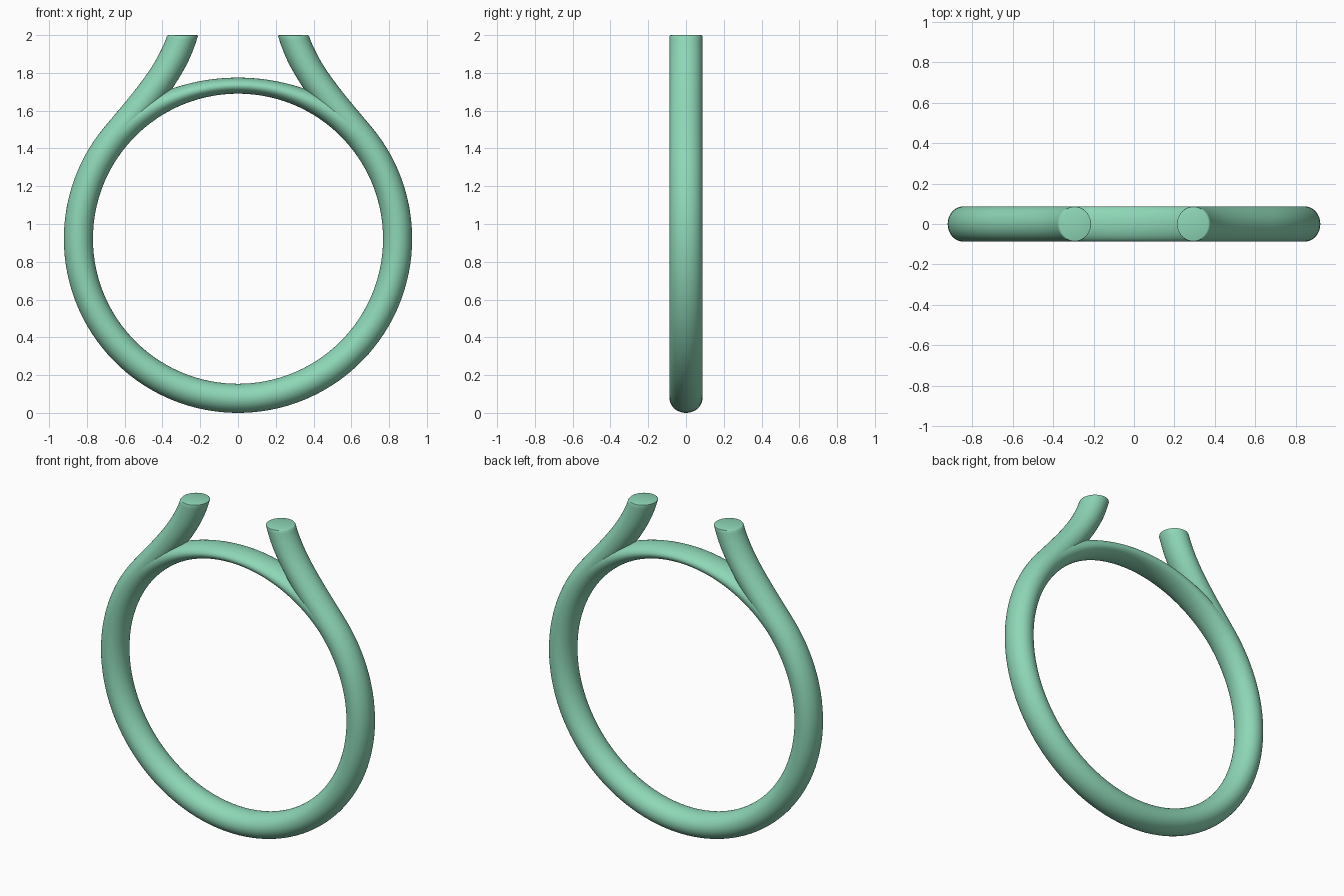
import bpy, bmesh
from math import sin, cos, pi, radians
from mathutils import Vector

if "Cube" in bpy.data.objects:
    bpy.data.objects.remove(bpy.data.objects["Cube"])

R_IN, HALF, HALF_Y = 0.768, 0.077, 0.087   # inner radius, tube half thickness and half depth
CZ = R_IN + 2 * HALF                       # ring centre height
R = R_IN + HALF
SEG = 40
JOIN = 40                                  # angle where the arms leave the ring

mat = bpy.data.materials.new("green")
mat.diffuse_color = (0.27, 0.68, 0.47, 1)
mat.use_nodes = True
mat.node_tree.nodes["Principled BSDF"].inputs["Base Color"].default_value = mat.diffuse_color


def tube(name, sections, cap):
    """Loft ellipses; each section is (centre, in-plane axis, half thickness, half depth)."""
    bm = bmesh.new()
    loops = []
    for c, n, a, b in sections:
        loops.append([bm.verts.new(c + n * a * cos(2 * pi * i / SEG)
                                   + Vector((0, 1, 0)) * b * sin(2 * pi * i / SEG))
                      for i in range(SEG)])
    for p, q in zip(loops, loops[1:]):
        for i in range(SEG):
            j = (i + 1) % SEG
            bm.faces.new((p[i], p[j], q[j], q[i]))
    if cap:
        bm.faces.new(loops[0])
        bm.faces.new(loops[-1])
    bmesh.ops.recalc_face_normals(bm, faces=bm.faces)
    me = bpy.data.meshes.new(name)
    bm.to_mesh(me)
    bm.free()
    me.materials.append(mat)
    ob = bpy.data.objects.new(name, me)
    bpy.context.collection.objects.link(ob)
    bpy.ops.object.select_all(action='DESELECT')
    ob.select_set(True)
    bpy.context.view_layer.objects.active = ob
    bpy.ops.object.shade_smooth_by_angle(angle=radians(35))
    return ob


def radial(deg):
    return Vector((cos(radians(deg)), 0, sin(radians(deg))))


centre = Vector((0, 0, CZ))

# Right arm: bezier leaving the ring tangentially, ending in a level cut at z = 2
p0 = centre + radial(JOIN) * R
p1 = p0 + radial(JOIN + 90) * 0.25
p2 = Vector((0.349, 0, 1.81))
p3 = Vector((0.293, 0, 2.0))
arm = []
N = 24
for k in range(1, N + 1):
    t = k / N
    u = 1 - t
    c = p0 * u**3 + p1 * 3 * u * u * t + p2 * 3 * u * t * t + p3 * t**3
    d = ((p1 - p0) * u * u + (p2 - p1) * 2 * u * t + (p3 - p2) * t * t).normalized()
    n = Vector((d.z, 0, -d.x))
    w = max(0, (t - 0.7) / 0.3)            # turn the section level near the end
    n = n.lerp(Vector((1, 0, 0)), w).normalized()
    arm.append((c, n, HALF + 0.005 * w, HALF_Y))

# Slightly softened end rim
c, n, a, b = arm.pop()
arm += [(c - Vector((-0.002, 0, 0.007)), n, a, b), (c - Vector((0, 0, 0.002)), n, a - 0.002, b - 0.002),
        (c, n, a - 0.007, b - 0.007)]


def mirrored(s):
    c, n, a, b = s
    return (Vector((-c.x, 0, c.z)), Vector((-n.x, 0, n.z)), a, b)


# Ring body with both arms as one sweep (right arm, around the bottom, left arm)
sweep = 180 + 2 * JOIN
M = 96
body = []
for k in range(M + 1):
    n = radial(JOIN - sweep * k / M)
    body.append((centre + n * R, n, HALF, HALF_Y))
tube("ring_with_arms", arm[::-1] + body + [mirrored(s) for s in arm], True)

# Thin bridge closing the top of the ring, thickening into the body at its ends
bridge = []
for k in range(49):
    deg = JOIN + (180 - 2 * JOIN) * k / 48
    t = abs(90 - deg) / (90 - JOIN)
    h = 0.0425 + (HALF - 0.0425) * t * t
    n = radial(deg)
    bridge.append((centre + n * (R_IN + h), n, h, HALF_Y))
tube("top_bridge", bridge, False)
